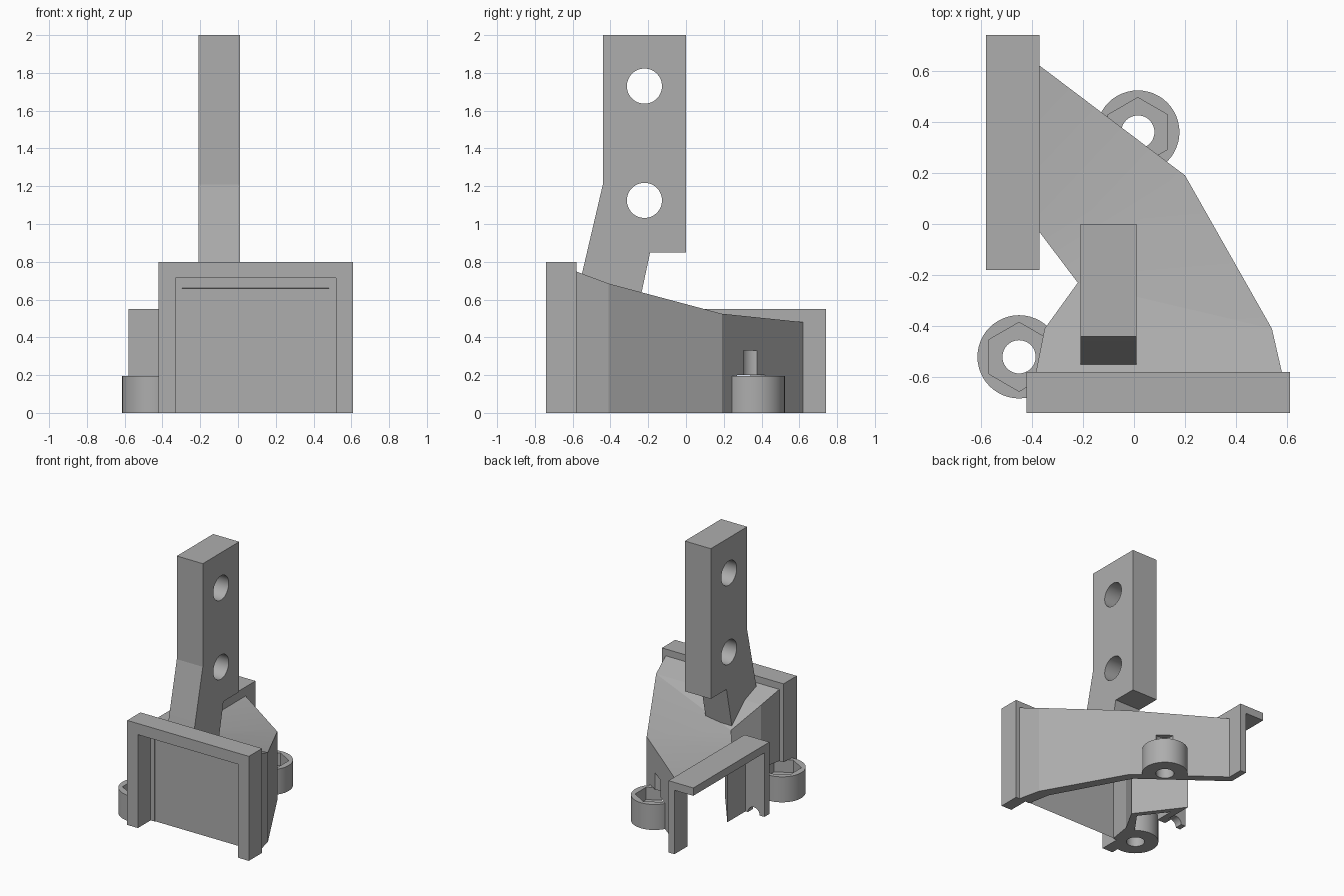
import bpy, bmesh, math
from mathutils import Matrix, Vector

cube = bpy.data.objects.get("Cube")
if cube:
    bpy.data.objects.remove(cube, do_unlink=True)

grey = bpy.data.materials.new("plain grey")
grey.use_nodes = True
COLOUR = (0.42, 0.42, 0.42, 1)
grey.diffuse_color = COLOUR
grey.node_tree.nodes["Principled BSDF"].inputs["Base Color"].default_value = COLOUR


def finish(name, bm):
    bmesh.ops.recalc_face_normals(bm, faces=bm.faces)
    mesh = bpy.data.meshes.new(name)
    bm.to_mesh(mesh)
    bm.free()
    mesh.materials.append(grey)
    ob = bpy.data.objects.new(name, mesh)
    bpy.context.collection.objects.link(ob)
    return ob


def box(name, lo, hi):
    bm = bmesh.new()
    bmesh.ops.create_cube(bm, size=1)
    lo, hi = Vector(lo), Vector(hi)
    for v in bm.verts:
        v.co = (lo + hi) / 2 + v.co * (hi - lo)
    return finish(name, bm)


def cylinder(name, centre, radius, length, sides=48, axis="Z"):
    bm = bmesh.new()
    turn = {"X": Matrix.Rotation(math.pi / 2, 4, "Y"),
            "Y": Matrix.Rotation(math.pi / 2, 4, "X"), "Z": Matrix()}[axis]
    bmesh.ops.create_cone(bm, cap_ends=True, segments=sides, radius1=radius, radius2=radius,
                          depth=length, matrix=Matrix.Translation(centre) @ turn)
    return finish(name, bm)


def upright(name, centre, radius, low, high, sides=48):
    return cylinder(name, (*centre, (low + high) / 2), radius, high - low, sides)


def extrude_x(name, profile, x0, x1):
    bm = bmesh.new()
    face = bm.faces.new([bm.verts.new((x0, y, z)) for y, z in profile])
    new = bmesh.ops.extrude_face_region(bm, geom=[face])["geom"]
    bmesh.ops.translate(bm, vec=(x1 - x0, 0, 0),
                        verts=[g for g in new if isinstance(g, bmesh.types.BMVert)])
    return finish(name, bm)


def bent_block(name, stations, base):
    """Loft through upright sections given as (one side, other side, height)."""
    bm = bmesh.new()
    rings = []
    for a, b, top in stations:
        rings.append([bm.verts.new((*p, z)) for p, z in
                      ((a, base), (a, top), (b, top), (b, base))])
    for r, s in zip(rings, rings[1:]):
        for i in range(4):
            j = (i + 1) % 4
            bm.faces.new((r[i], r[j], s[j], s[i]))
    bm.faces.new(rings[0])
    bm.faces.new(rings[-1])
    bmesh.ops.triangulate(bm, faces=bm.faces)
    return finish(name, bm)


def boolean(ob, others, operation="DIFFERENCE"):
    for other in others:
        mod = ob.modifiers.new("cut", "BOOLEAN")
        mod.operation = operation
        mod.solver = "EXACT"
        mod.object = other
        bpy.context.view_layer.objects.active = ob
        bpy.ops.object.modifier_apply(modifier=mod.name)


# Duct body, bending from the front to the side, open underneath
duct = bent_block("duct_shell", [
    ((-0.385, -0.585), (0.58, -0.585), 0.75),
    ((-0.35, -0.41), (0.54, -0.41), 0.685),
    ((-0.22, -0.23), (0.20, 0.19), 0.525),
    ((-0.375, -0.025), (-0.375, 0.624), 0.48)], 0)
void = bent_block("duct_void", [
    ((-0.30, -0.60), (0.485, -0.60), 0.665),
    ((-0.27, -0.41), (0.45, -0.41), 0.60),
    ((-0.17, -0.23), (0.14, 0.16), 0.445),
    ((-0.45, 0.14), (-0.45, 0.605), 0.41)], -0.1)

# Front frame
front_frame = box("front_frame", (-0.42, -0.74, 0), (0.61, -0.58, 0.8))
front_opening = box("front_opening", (-0.33, -0.8, -0.1), (0.52, -0.58, 0.715))

# Side flange with its top ledge and end wall
side_flange = box("side_flange", (-0.42, -0.18, 0), (-0.37, 0.74, 0.55))
side_ledge = box("side_ledge", (-0.58, -0.18, 0.49), (-0.42, 0.74, 0.55))
side_wall = box("side_wall", (-0.58, -0.18, 0), (-0.42, -0.12, 0.49))
wall_notch = cylinder("wall_notch", (-0.49, -0.15, 0), 0.05, 0.2, axis="Y")

# Mounting arm with two holes
arm = extrude_x("mounting_arm", [
    (-0.44, 2), (0, 2), (0, 0.85), (-0.19, 0.85), (-0.26, 0.52),
    (-0.41, 0.62), (-0.56, 0.69), (-0.55, 0.74), (-0.44, 1.21)], -0.21, 0.01)
arm_holes = [cylinder("arm_hole", (-0.1, -0.22, z), 0.093, 1, axis="X") for z in (1.125, 1.73)]

# Screw bosses with hexagonal nut pockets
bosses, pockets = [], []
for label, centre in (("front", (-0.45, -0.52)), ("rear", (0.015, 0.36))):
    bosses.append(upright(label + "_screw_boss", centre, 0.163, 0, 0.195))
    pockets.append(upright("nut_pocket", centre, 0.135, 0.1, 0.2, 6))
    pockets.append(upright("screw_bore", centre, 0.065, -0.1, 0.33))

boolean(duct, [void] + pockets)
boolean(front_frame, [front_opening] + pockets[:2])
boolean(side_flange, [void])
boolean(side_wall, [wall_notch])
boolean(arm, [void] + arm_holes)
boolean(bosses[0], [void, front_opening] + pockets[:2])
boolean(bosses[1], [void] + pockets[2:])

for helper in [void, front_opening, wall_notch] + arm_holes + pockets:
    bpy.data.objects.remove(helper, do_unlink=True)

# Smooth round surfaces, keep corners crisp
bpy.ops.object.select_all(action="DESELECT")
for ob in [arm, duct, side_wall] + bosses:
    ob.select_set(True)
bpy.context.view_layer.objects.active = arm
bpy.ops.object.shade_smooth_by_angle(angle=math.radians(12))
